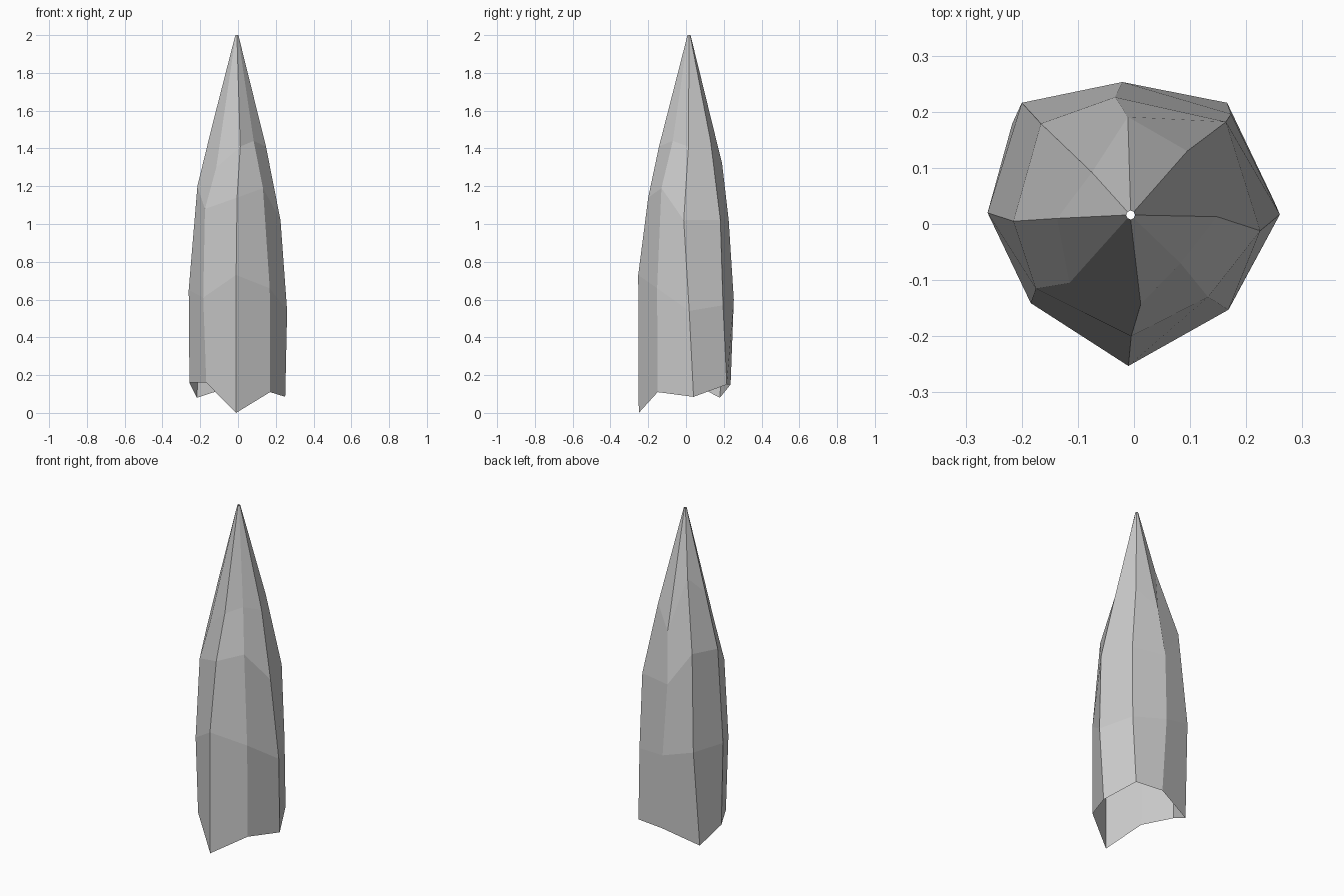
import bpy, bmesh
from math import cos, sin, pi

# Irregular eight-sided spike: each ridge runs from the ragged foot to the tip
ridges = [
    [(-.01, -.25, 0), (-.01, -.253, .73), (-.005, -.2, 1.14), (.012, -.143, 1.41)],
    [(.17, -.15, .11), (.168, -.153, .66), (.132, -.13, 1.19), (.083, -.07, 1.44)],
    [(.25, .04, .085), (.26, .017, .54), (.225, -.012, 1.02), (.148, .013, 1.41)],
    [(.166, .216, .15), (.173, .196, .57), (.164, .182, 1.02), (.095, .13, 1.44)],
    [(-.005, .236, .15), (-.021, .253, .6), (-.034, .226, 1.02), (-.011, .191, 1.32)],
    [(-.217, .179, .08), (-.2, .216, .65), (-.166, .179, 1.22), (-.075, .092, 1.62)],
    [(-.257, .03, .16), (-.261, .02, .65), (-.215, .005, 1.2), (-.137, .01, 1.52)],
    [(-.168, -.14, .16), (-.184, -.141, .61), (-.175, -.115, 1.08), (-.115, -.105, 1.3)],
]
tip_x, tip_y, tip_r = -.006, .016, .008

bm = bmesh.new()
columns = []
for i, ridge in enumerate(ridges):
    a = -pi / 2 + i * pi / 4
    tip = (tip_x + tip_r * cos(a), tip_y + tip_r * sin(a), 2)
    columns.append([bm.verts.new(p) for p in ridge + [tip]])

# Facets between neighbouring ridges; foot and tiny tip stay open
for i, left in enumerate(columns):
    right = columns[(i + 1) % len(columns)]
    for k in range(len(left) - 1):
        bm.faces.new((left[k], right[k], right[k + 1], left[k + 1]))

mesh = bpy.data.meshes.new("rock_spike")
bm.to_mesh(mesh)
bm.free()
bpy.context.collection.objects.link(bpy.data.objects.new("rock_spike", mesh))
